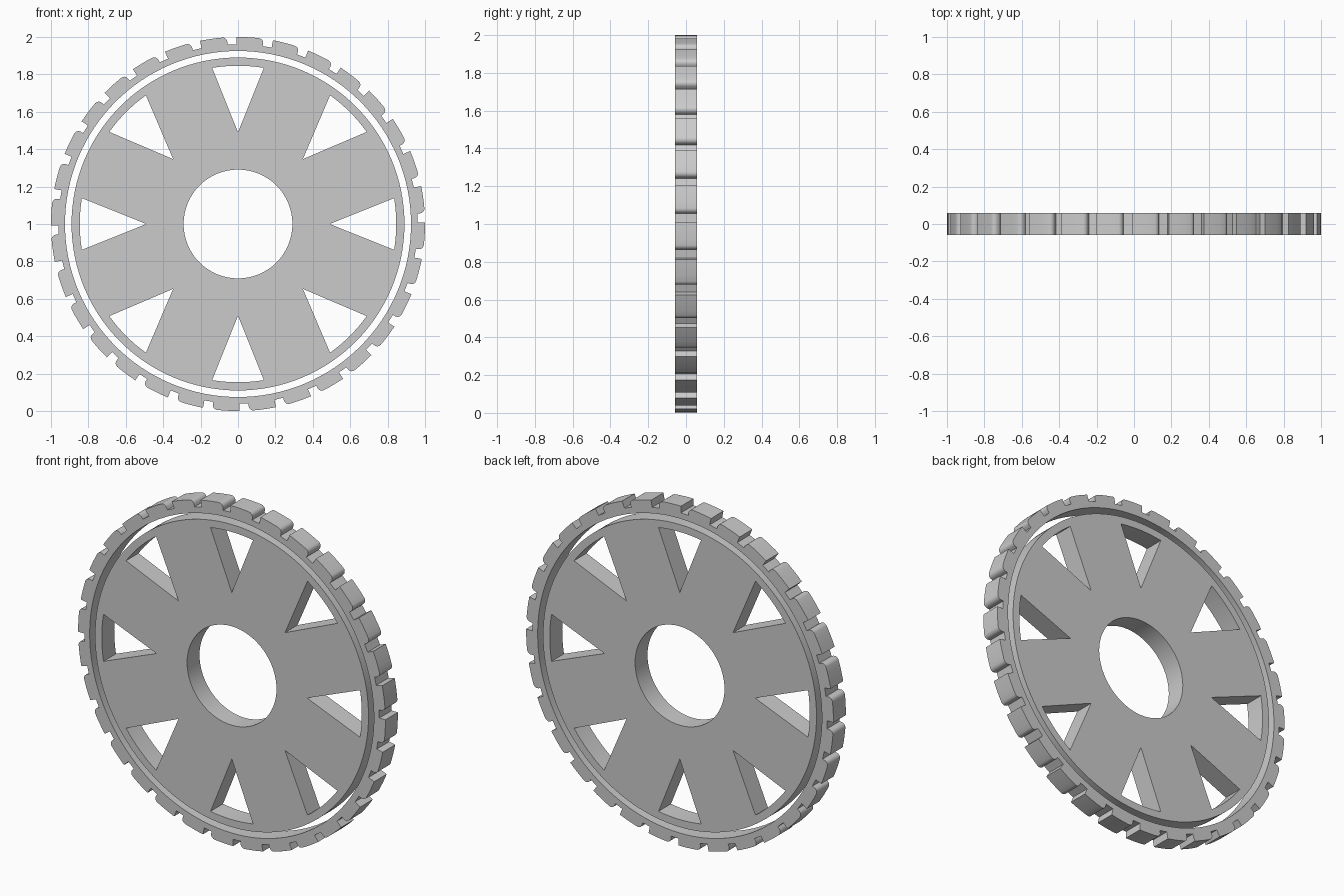
import bpy
from math import sin, cos, pi, radians

cube = bpy.data.objects.get("Cube")
if cube:
    bpy.data.objects.remove(cube, do_unlink=True)

HALF_DEPTH = 0.058
TEETH = 32
WINDOWS = 8


def polar(radius, angle):
    return radius * cos(angle), radius * sin(angle)


def circle(radius, steps):
    return [polar(radius, 2 * pi * i / steps) for i in range(steps)]


def plate(name, loops):
    """Extrude an outline with holes into an upright plate facing -y."""
    curve = bpy.data.curves.new(name, 'CURVE')
    curve.dimensions = '2D'
    curve.fill_mode = 'BOTH'
    curve.extrude = HALF_DEPTH
    for loop in loops:
        spline = curve.splines.new('POLY')
        spline.points.add(len(loop) - 1)
        for point, (x, y) in zip(spline.points, loop):
            point.co = (x, y, 0, 1)
        spline.use_cyclic_u = True
    obj = bpy.data.objects.new(name, curve)
    bpy.context.collection.objects.link(obj)
    obj.location.z = 1
    obj.rotation_euler.x = pi / 2
    bpy.ops.object.select_all(action='DESELECT')
    obj.select_set(True)
    bpy.context.view_layer.objects.active = obj
    bpy.ops.object.convert(target='MESH')
    bpy.ops.object.shade_smooth_by_angle(angle=radians(30))
    return bpy.context.object


# Toothed tread: each tooth has one rounded and one crisp corner
pitch = 2 * pi / TEETH
gap = 0.05
root, tip, corner = 0.96, 1.0, 0.026
tread = []
for i in range(TEETH):
    start = i * pitch + radians(1.9) + gap / 2
    end = start + pitch - gap
    tread.append(polar(root, start))
    for k in range(6):
        a = k / 5 * pi / 2
        tread.append(polar(tip - corner * (1 - sin(a)),
                           start + corner * (1 - cos(a))))
    for k in range(1, 5):
        tread.append(polar(tip, start + corner + (end - start - corner) * k / 4))
    tread.append(polar(root, end))
plate("toothed_rim", [tread, circle(0.925, 128)])

# Wheel disc with a bore and wedge-shaped windows
loops = [circle(0.89, 128), circle(0.291, 64)]
spread = radians(9.4)
for i in range(WINDOWS):
    mid = 2 * pi * i / WINDOWS
    arc = [polar(0.846, mid + spread * (k / 4 - 1)) for k in range(9)]
    loops.append([polar(0.49, mid)] + arc)
plate("wheel_disc", loops)
